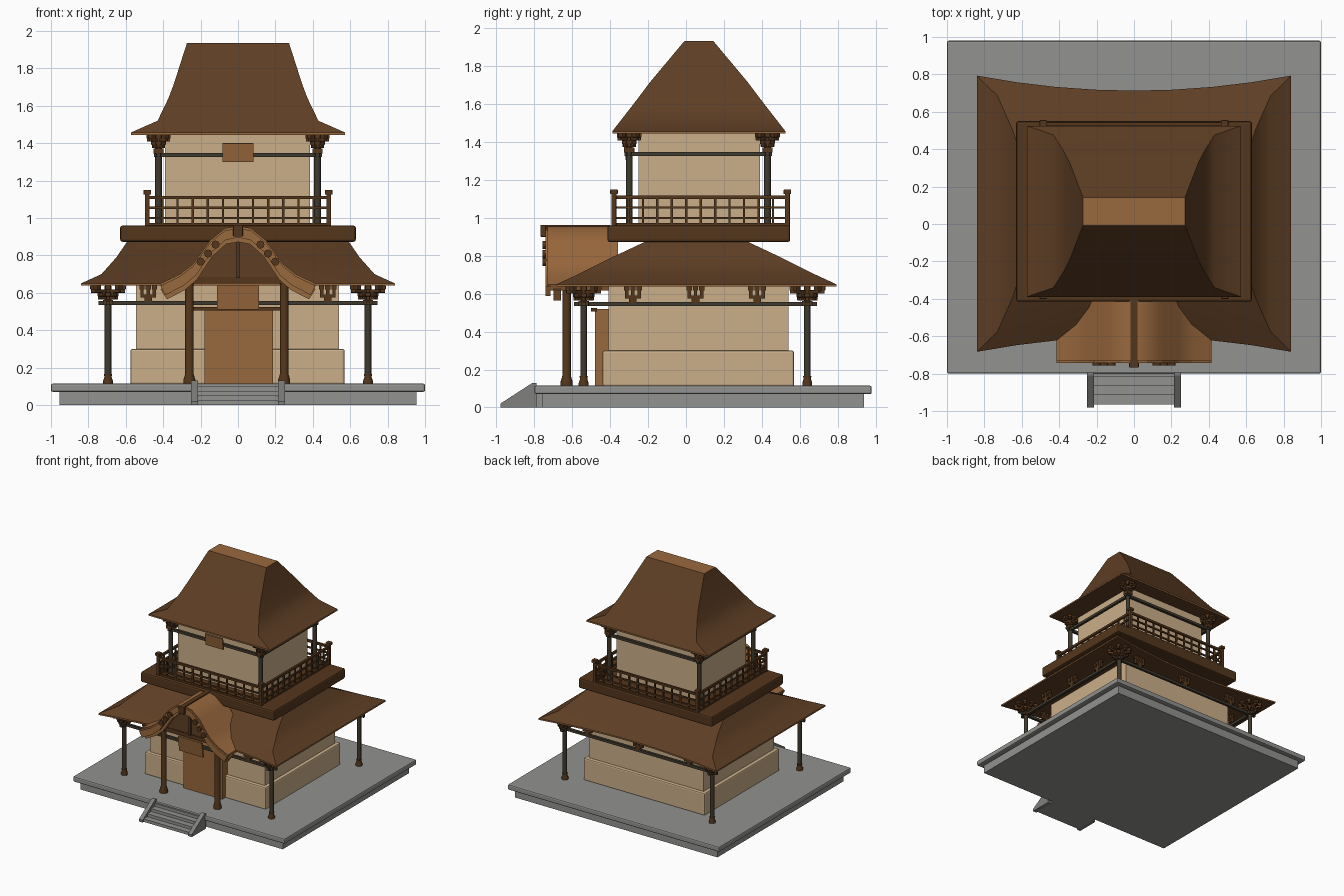
import bpy, bmesh, math
from mathutils import Matrix, Vector

if "Cube" in bpy.data.objects:
    bpy.data.objects.remove(bpy.data.objects["Cube"])


def mat(name, r, g, b):
    m = bpy.data.materials.new(name)
    m.diffuse_color = [(c / 255 / 12.92 if c < 11 else ((c / 255 + 0.055) / 1.055) ** 2.4) for c in (r, g, b)] + [1]
    m.use_nodes = True
    m.node_tree.nodes["Principled BSDF"].inputs["Base Color"].default_value = m.diffuse_color
    return m


STONE = mat("stone grey", 146, 146, 144)
STEP = mat("step grey", 128, 128, 127)
WALL = mat("plaster tan", 203, 175, 138)
ROOF = mat("roof brown", 94, 62, 36)
TIMBER = mat("dark timber", 84, 54, 28)
ORANGE = mat("warm wood", 153, 104, 61)
POST = mat("charcoal post", 64, 58, 46)


def finish(bm, name, mats, smooth=None, bevel=0):
    bmesh.ops.recalc_face_normals(bm, faces=bm.faces)
    me = bpy.data.meshes.new(name)
    bm.to_mesh(me)
    bm.free()
    for m in mats:
        me.materials.append(m)
    ob = bpy.data.objects.new(name, me)
    bpy.context.collection.objects.link(ob)
    if smooth:
        me.shade_smooth()
        me.set_sharp_from_angle(angle=math.radians(smooth))
    if bevel:
        b = ob.modifiers.new("bevel", "BEVEL")
        b.width, b.segments = bevel, 2
    return ob


def add_box(bm, c, s, rot=None):
    M = Matrix.Translation(c) @ (rot or Matrix()) @ Matrix.Diagonal((*s, 1))
    bmesh.ops.create_cube(bm, size=1, matrix=M)


def boxes(name, m, items, bevel=0):
    """items: (x0, x1, y0, y1, z0, z1)"""
    bm = bmesh.new()
    for x0, x1, y0, y1, z0, z1 in items:
        add_box(bm, ((x0 + x1) / 2, (y0 + y1) / 2, (z0 + z1) / 2), (x1 - x0, y1 - y0, z1 - z0))
    return finish(bm, name, [m], bevel=bevel)


def lathe(name, m, x, y, prof, n=16):
    bm = bmesh.new()
    rings = [[bm.verts.new((x + r * math.cos(2 * math.pi * i / n), y + r * math.sin(2 * math.pi * i / n), z))
              for i in range(n)] for r, z in prof]
    for a, b in zip(rings, rings[1:]):
        for i in range(n):
            bm.faces.new((a[i], a[(i + 1) % n], b[(i + 1) % n], b[i]))
    bm.faces.new(rings[0])
    bm.faces.new(rings[-1])
    return finish(bm, name, [m], smooth=40)


def extrude(name, m, pts, y0, y1, smooth=None):
    """closed outline in x,z swept along y"""
    bm = bmesh.new()
    f = bm.faces.new([bm.verts.new((x, y0, z)) for x, z in pts])
    g = bmesh.ops.extrude_face_region(bm, geom=[f])["geom"]
    bmesh.ops.translate(bm, vec=(0, y1 - y0, 0), verts=[v for v in g if isinstance(v, bmesh.types.BMVert)])
    return finish(bm, name, [m], smooth=smooth)


def hip_roof(name, cy, levels, n=8):
    """levels: z, half width, half depth, inward bow of front and back edges"""
    bm = bmesh.new()
    z, X, Y, bow = levels[0]
    levels = [(z - 0.012, X, Y, bow)] + levels
    rings = []
    for z, X, Y, bow in levels:
        ring = []
        for s in (-1, 1):
            for i in range(n + 1):
                t = -1 + 2 * i / n
                ring.append(bm.verts.new((-s * t * X, cy + s * (Y - bow * (1 - t * t)), z)))
        rings.append(ring)
    N = 2 * (n + 1)
    for k, (a, b) in enumerate(zip(rings, rings[1:])):
        for i in range(N):
            f = bm.faces.new((a[i], a[(i + 1) % N], b[(i + 1) % N], b[i]))
            f.smooth = k > 0
            f.material_index = 1 if k == 0 else 0
        for i in (0, n, n + 1, N - 1):
            bm.edges.get((a[i], b[i])).smooth = False
    for ring in rings[:2] + rings[-1:]:
        for i in range(N):
            bm.edges.get((ring[i], ring[(i + 1) % N])).smooth = False
    bm.faces.new(rings[0])
    bm.faces.new(rings[-1]).material_index = 1
    return finish(bm, name, [ROOF, ORANGE])


def bracket(name, x, y, z, h, spread, angles):
    """two tiers of crossed arms with small bearing blocks"""
    bm = bmesh.new()
    add_box(bm, (x, y, z + h * 0.13), (0.055, 0.055, h * 0.26))
    add_box(bm, (x, y, z + h * 0.5), (0.035, 0.035, h))
    for reach, za in ((0.58, 0.28), (1.0, 0.62)):
        for a in angles:
            R = Matrix.Rotation(a, 4, "Z")
            L = spread * reach
            add_box(bm, (x, y, z + h * (za + 0.09)), (2 * L, 0.018, h * 0.18), R)
            for s in (-1, 1):
                p = R @ Vector((s * (L - 0.012), 0, 0))
                add_box(bm, (x + p.x, y + p.y, z + h * (za + 0.27)), (0.03, 0.03, h * 0.22), R)
    return finish(bm, name, [TIMBER], bevel=0.003)


# stone platform
boxes("platform_base", STONE, [(-.955, .955, -.76, .94, 0, .07)])
boxes("platform_slab", STONE, [(-1, 1, -.8, .98, .07, .115)], bevel=0.01)

# front stairs and sloping side stones
boxes("stairs", STONE, [(-.22, .22, -.965 + .05 * i, -.75, 0, .025 * (i + 1)) for i in range(4)])
bm = bmesh.new()
for s in (-1, 1):
    vs = [bm.verts.new((s * xx, yy, zz)) for xx in (.215, .25)
          for yy, zz in ((-.98, 0), (-.98, .02), (-.81, .13), (-.79, .13), (-.79, 0))]
    a, b = vs[:5], vs[5:]
    bm.faces.new(a)
    bm.faces.new(b)
    for i in range(5):
        bm.faces.new((a[i], a[(i + 1) % 5], b[(i + 1) % 5], b[i]))
finish(bm, "stair_sides", [STEP])

# plaster walls
boxes("lower_wall_plinth", WALL, [(-.575, .57, -.44, .57, .11, .30)], bevel=0.01)
boxes("lower_wall", WALL, [(-.545, .54, -.41, .54, .11, .66)])
boxes("upper_wall", WALL, [(-.39, .385, -.25, .39, .95, 1.455)])

# door and lintel
boxes("door", ORANGE, [(-.178, .188, -.48, -.40, .115, .52)])
boxes("door_lintel", TIMBER, [(-.24, .24, -.50, -.47, .505, .525)])

# roofs
hip_roof("lower_roof", .055, [(.65, .84, .738, .08), (.70, .73, .63, .045), (.79, .65, .45, .01),
                              (.87, .595, .28, 0), (.90, .56, .24, 0)])
hip_roof("upper_roof", .068, [(1.457, .573, .457, 0), (1.52, .43, .408, 0), (1.64, .372, .315, 0),
                              (1.72, .342, .255, 0), (1.935, .273, .075, 0)])

# balcony deck
boxes("balcony_deck", TIMBER, [(-.63, .63, -.415, .55, .873, .96)], bevel=0.012)

# balcony railing
X, Y0, Y1 = .485, -.38, .535
for x in (-X, X):
    for y in (Y0, Y1):
        boxes("railing_post", TIMBER, [(x - .013, x + .013, y - .013, y + .013, .95, 1.13),
                                       (x - .02, x + .02, y - .02, y + .02, 1.125, 1.15)], bevel=0.004)
rail = []
for z, t in ((1.11, .009), (1.055, .006), (1.0, .006), (.967, .007)):
    rail += [(-X, X, y - t, y + t, z - t, z + t) for y in (Y0, Y1)]
    rail += [(x - t, x + t, Y0, Y1, z - t, z + t) for x in (-X, X)]
for i in range(1, 12):
    x, y = -X + 2 * X * i / 12, Y0 + (Y1 - Y0) * i / 12
    rail += [(x - .006, x + .006, q - .006, q + .006, .955, 1.11) for q in (Y0, Y1)]
    rail += [(q - .006, q + .006, y - .006, y + .006, .955, 1.11) for q in (-X, X)]
boxes("balcony_rails", TIMBER, rail)

# corner columns, tie beams and bracket clusters of both storeys
ALL = [0, math.pi / 4, math.pi / 2, -math.pi / 4]
for tag, cx, ya, yb, z0, z1, zt, zb, ov, sp in (
        ("lower", .695, -.54, .64, .115, .56, .64, .546, .05, .092),
        ("upper", .425, -.30, .43, .955, 1.37, 1.448, 1.337, .025, .062)):
    for x in (-cx, cx):
        for y in (ya, yb):
            lathe(tag + "_column", POST, x, y, [(.0175, z0), (.0175, z1)])
            bracket(tag + "_corner_bracket", x, y, z1 - .025, zt - z1 + .025, sp, ALL)
            if tag == "lower":
                lathe("column_foot", TIMBER, x, y, [(.026, z0), (.026, .13), (.019, .15), (.022, .165)])
    t = .011
    boxes(tag + "_tie_beams", POST,
          [(-cx - ov, cx + ov, y - t, y + t, zb - t, zb + t) for y in (ya, yb)] +
          [(x - t, x + t, ya - ov, yb + ov, zb - t, zb + t) for x in (-cx, cx)])

# small brackets along the lower beams
small = []
for u, v, along in ([(x, y, 0) for x, y in ((-.48, -.54), (.48, -.54), (-.48, .64), (0, .64), (.48, .64))] +
                    [(x, y, 1) for x in (-.695, .695) for y in (-.28, .05, .375)]):
    for d, w, za, zb in ((0, .02, .55, .575), (0, .042, .575, .592), (-.033, .009, .59, .625),
                         (.033, .009, .59, .625), (0, .009, .59, .64), (-.033, .014, .618, .642),
                         (.033, .014, .618, .642), (0, .014, .618, .642)):
        hx, hy = (.012, w) if along else (w, .012)
        x, y = (u, v + d) if along else (u + d, v)
        small.append((x - hx, x + hx, y - hy, y + hy, za, zb))
boxes("beam_brackets", TIMBER, small)

# porch columns and beams
for x in (-.26, .247):
    lathe("porch_column", TIMBER, x, -.63, [(.032, .115), (.032, .135), (.023, .165), (.023, .69)])
boxes("porch_beams", TIMBER, [(-.27, .26, -.65, -.61, .65, .685)] +
      [(x - .015, x + .015, -.65, -.40, .655, .68) for x in (-.26, .247)])

# porch gable roof, barge boards, infill and ridge
half = [(.415, .65), (.31, .70), (.24, .755), (.15, .88), (.07, .945)]


def strip(a, b):
    """band between two offsets below the gable curve"""
    top = [(x, z - a) for x, z in half] + [(0, .957 - a)] + [(-x, z - a) for x, z in reversed(half)]
    low = [(x * (1 - b), z - b) for x, z in half] + [(0, .957 - b)] + [(-x * (1 - b), z - b) for x, z in reversed(half)]
    return top + low[::-1]


extrude("porch_roof", ORANGE, strip(0, .032), -.73, -.36, smooth=35)
extrude("porch_barge_board", ORANGE, strip(.012, .062), -.742, -.715)
extrude("porch_inner_rafter", ORANGE, strip(.03, .085), -.70, -.66)
extrude("porch_gable_infill", ROOF, [(-.25, .66), (.25, .66), (.2, .74), (.1, .86), (0, .92), (-.1, .86), (-.2, .74)],
        -.645, -.62)
boxes("porch_king_post", TIMBER, [(-.012, .012, -.66, -.64, .68, .90)])
boxes("porch_ridge", TIMBER, [(-.02, .02, -.765, -.40, .925, .963), (-.026, .026, -.768, -.74, .90, .963)], bevel=.004)

# round ends on the barge boards
bm = bmesh.new()
for s in (-1, 1):
    for x, z in ((.12, .858), (.16, .81), (.20, .767)):
        M = Matrix.Translation((s * x, -.40 - .345 / 1, z)) @ Matrix.Rotation(math.pi / 2, 4, "X")
        bmesh.ops.create_cone(bm, cap_ends=True, segments=16, radius1=.021, radius2=.021, depth=.022, matrix=M)
finish(bm, "gable_discs", [TIMBER], smooth=40)

# blank hanging boards under both eaves
for name, c, s in (("porch_board", (0, -.635, .575), (.225, .014, .13)),
                   ("upper_board", (0, -.318, 1.35), (.165, .012, .10))):
    bm = bmesh.new()
    add_box(bm, c, s, Matrix.Rotation(math.radians(8), 4, "X"))
    finish(bm, name, [ORANGE])
